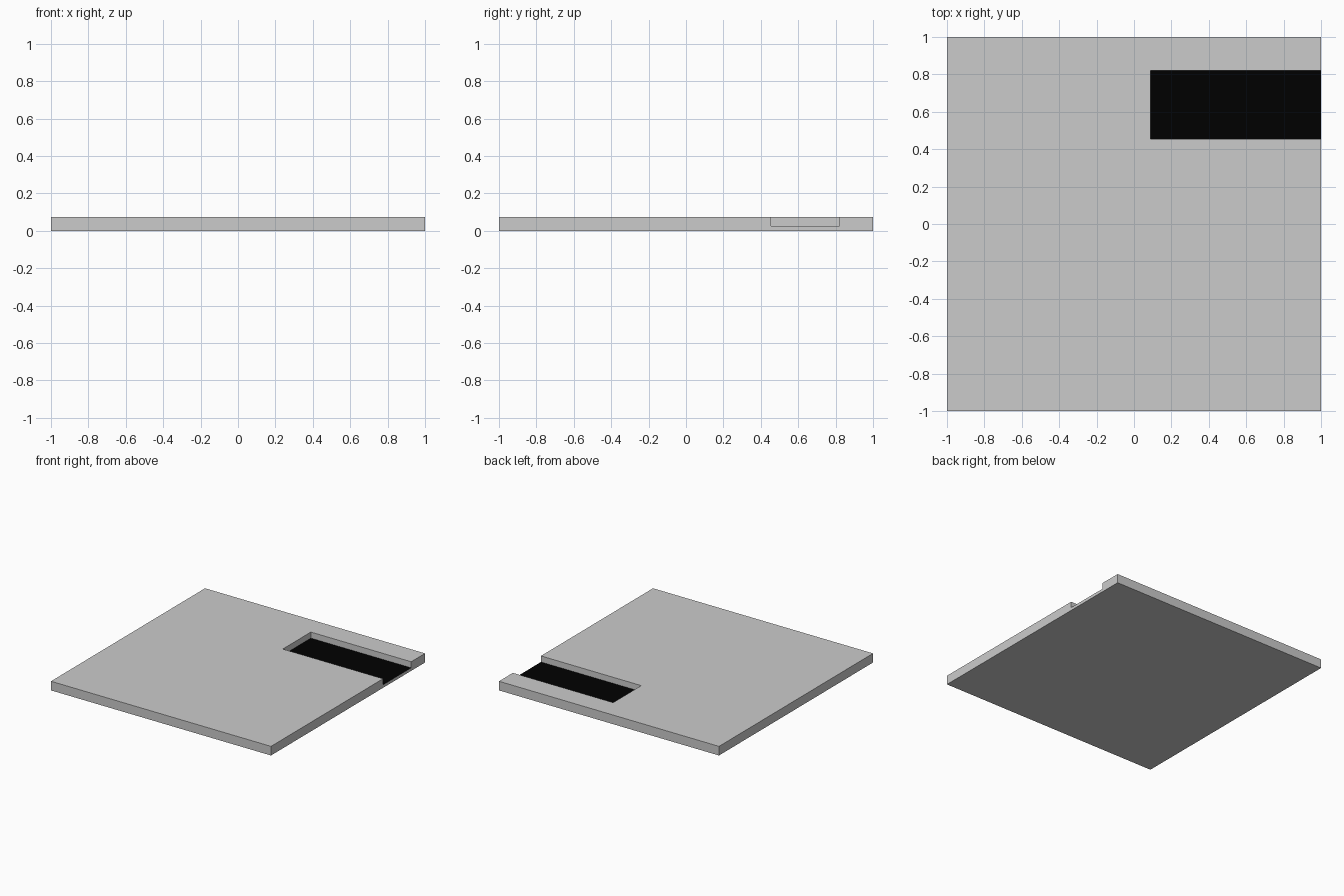
import bpy, bmesh

if "Cube" in bpy.data.objects:
    bpy.data.objects.remove(bpy.data.objects["Cube"])

BASE, TOP = 0.025, 0.075           # slot floor and slab top heights
X0, Y0, Y1 = 0.088, 0.455, 0.82    # slot limits, open at x = 1

bm = bmesh.new()


def raise_faces(faces, height):
    """Extrude faces upward and return the new top faces."""
    geom = bmesh.ops.extrude_face_region(bm, geom=faces)["geom"]
    verts = [g for g in geom if isinstance(g, bmesh.types.BMVert)]
    bmesh.ops.translate(bm, verts=verts, vec=(0, 0, height))
    return [g for g in geom if isinstance(g, bmesh.types.BMFace)]


# footprint: notched slab outline plus the slot rectangle
outline = [(-1, -1), (1, -1), (1, Y0), (X0, Y0), (X0, Y1), (1, Y1), (1, 1), (-1, 1)]
v = [bm.verts.new((x, y, 0)) for x, y in outline]
slab = bm.faces.new(v)
slot = bm.faces.new([v[3], v[2], v[5], v[4]])

# thin base everywhere, then the slab around the slot
tops = raise_faces([slab, slot], BASE)
tops.sort(key=lambda f: f.calc_area())
tops[0].material_index = 1         # dark slot floor
raise_faces([tops[1]], TOP - BASE)
bmesh.ops.recalc_face_normals(bm, faces=bm.faces)

mesh = bpy.data.meshes.new("slotted_plate")
bm.to_mesh(mesh)
bm.free()

# grey plate and black slot floor
for name, c in (("plate_grey", 0.8), ("slot_black", 0.0)):
    mat = bpy.data.materials.new(name)
    mat.diffuse_color = (c, c, c, 1)
    mat.use_nodes = True
    mat.node_tree.nodes["Principled BSDF"].inputs["Base Color"].default_value = mat.diffuse_color
    mesh.materials.append(mat)

bpy.context.collection.objects.link(bpy.data.objects.new("slotted_plate", mesh))
